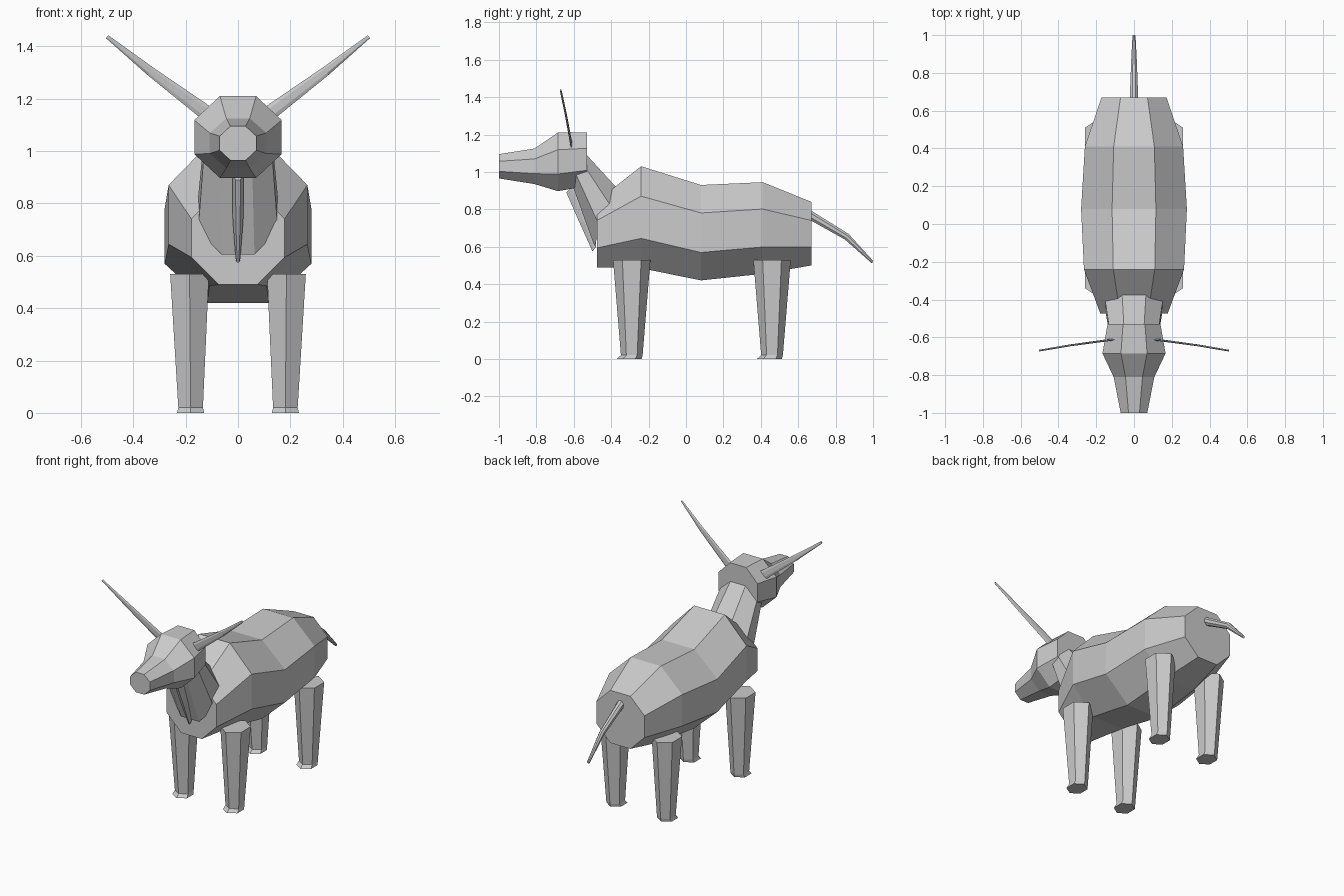
import bpy, bmesh, math
from mathutils import Vector

if "Cube" in bpy.data.objects:
    bpy.data.objects.remove(bpy.data.objects["Cube"], do_unlink=True)

HIDE = bpy.data.materials.new("plain_grey")
HIDE.use_nodes = True
GREY = (0.6, 0.6, 0.6, 1)
HIDE.diffuse_color = GREY
HIDE.node_tree.nodes["Principled BSDF"].inputs["Base Color"].default_value = GREY


def ring(center, u, v, sides=8, phase=math.pi / 8, grow=1 / math.cos(math.pi / 8)):
    """Cross-section polygon spanned by the half axes u and v."""
    c, u, v = Vector(center), Vector(u), Vector(v)
    angles = [phase + math.tau * i / sides for i in range(sides)]
    return [c + grow * (u * math.cos(a) + v * math.sin(a)) for a in angles]


def loft(name, rings):
    """Flat-shaded closed skin through a list of rings."""
    bm = bmesh.new()
    loops = [[bm.verts.new(p) for p in r] for r in rings]
    n = len(loops[0])
    for a, b in zip(loops, loops[1:]):
        for i in range(n):
            j = (i + 1) % n
            bm.faces.new((a[i], a[j], b[j], b[i]))
    bm.faces.new(loops[0][::-1])
    bm.faces.new(loops[-1])
    bmesh.ops.recalc_face_normals(bm, faces=bm.faces)
    mesh = bpy.data.meshes.new(name)
    bm.to_mesh(mesh)
    bm.free()
    mesh.materials.append(HIDE)
    obj = bpy.data.objects.new(name, mesh)
    bpy.context.collection.objects.link(obj)
    return obj


def upright(y, low, high, half_width):
    """Octagon facing along y."""
    return ring((0, y, (low + high) / 2), (half_width, 0, 0), (0, 0, (high - low) / 2))


def slanted(top, bottom, half_width):
    """Octagon tilted so that it runs from top to bottom, each (y, z)."""
    t, b = Vector((0, *top)), Vector((0, *bottom))
    return ring((t + b) / 2, (half_width, 0, 0), (t - b) / 2)


# Trunk and head: octagons along the length
loft("body", [upright(*s) for s in (
    (-0.475, 0.49, 0.845, 0.178), (-0.24, 0.485, 1.03, 0.265), (0.08, 0.42, 0.93, 0.28),
    (0.41, 0.455, 0.945, 0.26), (0.67, 0.5, 0.84, 0.172))])
loft("head", [upright(*s) for s in (
    (-1.0, 0.965, 1.095, 0.07), (-0.81, 0.935, 1.125, 0.108),
    (-0.685, 0.897, 1.21, 0.167), (-0.53, 0.925, 1.21, 0.14))])

# Neck and the thin fold of skin beneath it
loft("neck", [slanted((-0.53, 1.09), (-0.615, 0.95), 0.13),
              slanted((-0.375, 0.92), (-0.49, 0.605), 0.152)])
loft("dewlap", [slanted((-0.55, 0.98), (-0.64, 0.89), 0.022),
                slanted((-0.49, 0.75), (-0.57, 0.73), 0.02),
                slanted((-0.48, 0.6), (-0.5, 0.575), 0.008)])

# Tail: bent taper
loft("tail", [slanted((0.65, 0.805), (0.65, 0.75), 0.023),
              slanted((0.87, 0.668), (0.85, 0.638), 0.015),
              slanted((1.0, 0.525), (0.995, 0.51), 0.008)])

# Horns: flattened tapers, curving up and forward
for side, label in ((1, "left"), (-1, "right")):
    rings = []
    for x, y, z, half in ((0.1, -0.61, 1.13, 0.03), (0.335, -0.642, 1.305, 0.018),
                          (0.5, -0.67, 1.437, 0.007)):
        rings.append(ring((side * x, y, z), (-0.6 * half * side, 0, 0.8 * half),
                          (0, 0.005, 0), 6, 0, 1))
    loft(label + "_horn", rings)

# Legs: tapered hexagons with a small flared foot
for y, place in ((-0.29, "front"), (0.46, "rear")):
    for side, label in ((1, "left"), (-1, "right")):
        rings = []
        for x, dy, z, across, along in ((0.185, 0, 0.53, 0.074, 0.1), (0.181, 0, 0.02, 0.047, 0.058),
                                        (0.181, -0.014, 0, 0.052, 0.067)):
            width = across / math.cos(math.pi / 6)
            rings.append(ring((side * x, y + dy, z), (width, 0, 0), (0, along, 0), 6, math.pi / 6, 1))
        loft(f"{place}_{label}_leg", rings)
